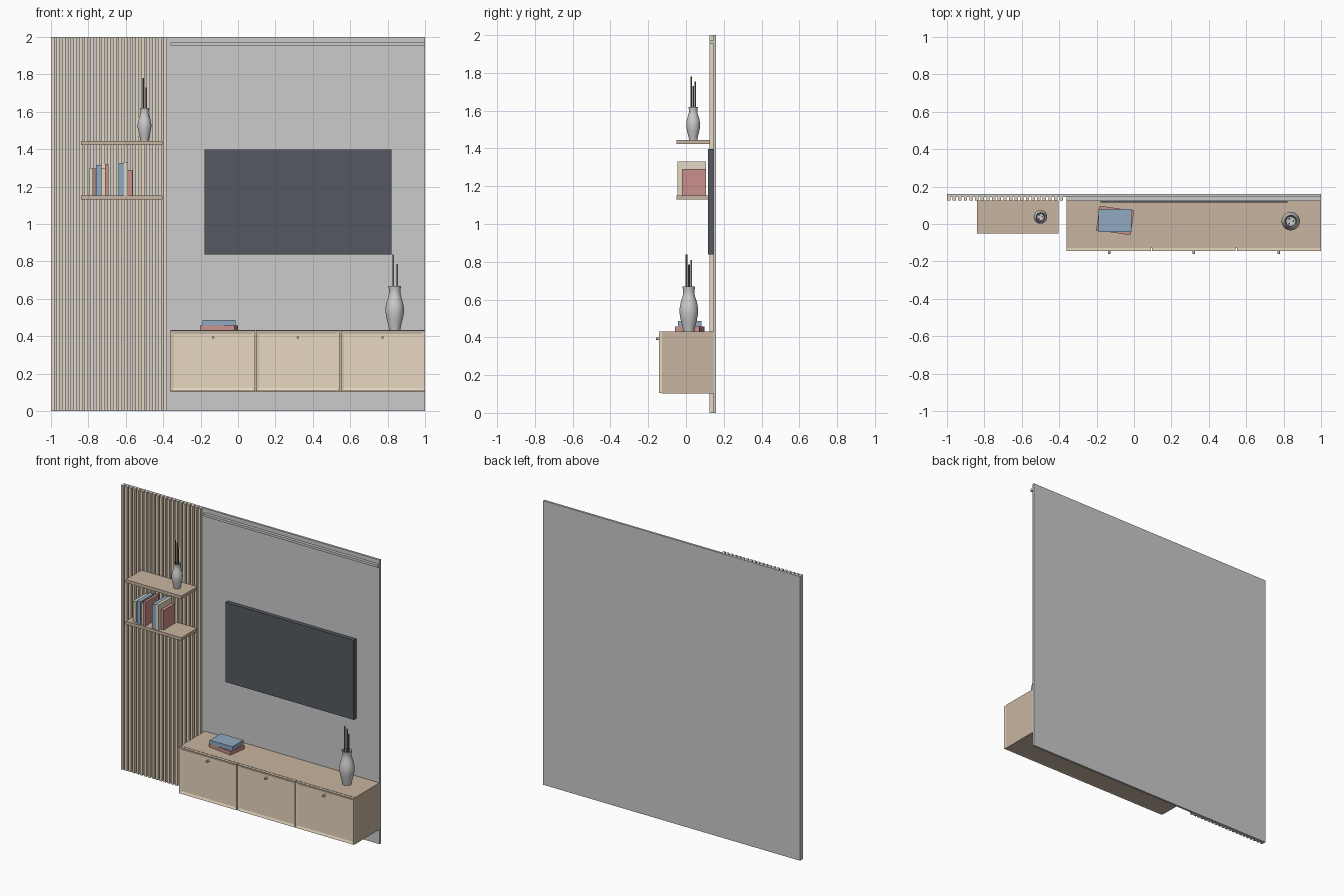
import bpy, bmesh, math
from mathutils import Matrix

if "Cube" in bpy.data.objects:
    bpy.data.objects.remove(bpy.data.objects["Cube"])


def mat(name, r, g, b):
    m = bpy.data.materials.new(name)
    m.diffuse_color = (r, g, b, 1)
    m.use_nodes = True
    m.node_tree.nodes["Principled BSDF"].inputs["Base Color"].default_value = m.diffuse_color
    return m


LIGHT = mat("light_wood", 0.80, 0.68, 0.53)
DARK = mat("brown_wood", 0.58, 0.46, 0.35)
SCREEN = mat("screen_dark", 0.09, 0.10, 0.12)
RED = mat("book_red", 0.60, 0.28, 0.26)
BLUE = mat("book_blue", 0.28, 0.40, 0.53)
CREAM = mat("book_cream", 0.76, 0.70, 0.55)
WHITE = mat("ceramic", 0.88, 0.88, 0.85)
STEM = mat("stem_green", 0.16, 0.18, 0.13)


def finish(name, bm, material=None, smooth=False):
    bmesh.ops.recalc_face_normals(bm, faces=bm.faces)
    me = bpy.data.meshes.new(name)
    bm.to_mesh(me)
    bm.free()
    ob = bpy.data.objects.new(name, me)
    bpy.context.collection.objects.link(ob)
    if material:
        me.materials.append(material)
    if smooth:
        bpy.ops.object.select_all(action='DESELECT')
        bpy.context.view_layer.objects.active = ob
        ob.select_set(True)
        bpy.ops.object.shade_smooth_by_angle(angle=math.radians(40))
    return ob


def add_box(bm, x0, x1, y0, y1, z0, z1, turn=0):
    m = (Matrix.Translation(((x0 + x1) / 2, (y0 + y1) / 2, (z0 + z1) / 2))
         @ Matrix.Rotation(math.radians(turn), 4, 'Z')
         @ Matrix.Diagonal((x1 - x0, y1 - y0, z1 - z0, 1)))
    bmesh.ops.create_cube(bm, size=1, matrix=m)


def box(name, dims, material=None, turn=0):
    bm = bmesh.new()
    add_box(bm, *dims, turn)
    return finish(name, bm, material)


def lathe(name, profile, loc, material):
    bm = bmesh.new()
    vs = [bm.verts.new((r, 0, z)) for r, z in profile]
    es = [bm.edges.new(p) for p in zip(vs, vs[1:])]
    bmesh.ops.spin(bm, geom=vs + es, cent=(0, 0, 0), axis=(0, 0, 1),
                   angle=math.tau, steps=32, use_duplicate=False)
    bmesh.ops.remove_doubles(bm, verts=bm.verts, dist=1e-5)
    ob = finish(name, bm, material, True)
    ob.location = loc
    return ob


def rod(name, loc, radius, length, material, axis='Z', segments=10):
    bm = bmesh.new()
    rot = Matrix.Rotation(math.radians(90), 4, 'X') if axis == 'Y' else Matrix()
    bmesh.ops.create_cone(bm, cap_ends=True, segments=segments, radius1=radius,
                          radius2=radius, depth=length, matrix=Matrix.Translation(loc) @ rot)
    return finish(name, bm, material, True)


# wall panel and ceiling-side trim
box("wall_panel", (-1, 1, 0.145, 0.16, 0, 2))
box("top_trim", (-0.36, 1, 0.124, 0.145, 1.954, 1.971))

# vertical slats
bm = bmesh.new()
N, W = 21, 0.018
for i in range(N):
    x = -1 + i * (0.62 - W) / (N - 1)
    add_box(bm, x, x + W, 0.125, 0.145, 0, 2)
finish("wall_slats", bm, LIGHT)

# television
box("television", (-0.18, 0.82, 0.116, 0.145, 0.838, 1.398), SCREEN)

# floating shelves
for name, z in (("lower_shelf", 1.13), ("upper_shelf", 1.423)):
    box(name, (-0.84, -0.405, -0.05, 0.125, z, z + 0.022), DARK)

# cabinet body, recessed doors and knobs
box("cabinet_body", (-0.36, 1, -0.127, 0.145, 0.103, 0.432), DARK)
for i in range(3):
    w = 1.36 / 3
    x0 = -0.36 + i * w
    bm = bmesh.new()
    add_box(bm, x0 + (0.003 if i else 0), x0 + w - (0.003 if i < 2 else 0),
            -0.144, -0.127, 0.106, 0.43)
    bm.normal_update()
    front = min(bm.faces, key=lambda f: f.calc_center_median().y)
    bmesh.ops.inset_region(bm, faces=[front], thickness=0.024)
    bmesh.ops.translate(bm, verts=front.verts, vec=(0, 0.006, 0))
    finish(f"cabinet_door_{i + 1}", bm, LIGHT)
    rod(f"door_knob_{i + 1}", (x0 + w / 2, -0.149, 0.393), 0.007, 0.022, DARK, 'Y', 16)

# books standing on the lower shelf: left, right, front, top, colour
books = [(-0.795, -0.774, -0.03, 1.30, CREAM), (-0.773, -0.761, -0.02, 1.30, RED),
         (-0.76, -0.73, -0.04, 1.315, BLUE), (-0.729, -0.712, -0.03, 1.30, CREAM),
         (-0.711, -0.692, -0.04, 1.32, RED), (-0.64, -0.61, -0.04, 1.325, BLUE),
         (-0.609, -0.588, -0.045, 1.33, CREAM), (-0.587, -0.565, -0.02, 1.29, RED)]
for i, (x0, x1, y, top, m) in enumerate(books):
    box(f"shelf_book_{i + 1}", (x0, x1, y, 0.107, 1.152, top), m)

# books lying on the cabinet
box("stacked_book_lower", (-0.194, -0.008, -0.047, 0.085, 0.432, 0.457), RED, -8)
box("stacked_book_upper", (-0.19, -0.014, -0.043, 0.081, 0.457, 0.486), BLUE)

# vases with stems (profile is radius, height for the large one)
profile = [(0, 0), (0.029, 0), (0.034, 0.025), (0.043, 0.06), (0.049, 0.095),
           (0.049, 0.12), (0.044, 0.15), (0.035, 0.178), (0.030, 0.198),
           (0.030, 0.215), (0.034, 0.236), (0.030, 0.236), (0.025, 0.212),
           (0.025, 0.19), (0, 0.18)]
for name, s, (x, y, z), stems in (
        ("large_vase", 1.0, (0.838, 0.015, 0.432),
         ((-0.008, -0.013, 0.838), (0.013, 0, 0.785), (-0.008, 0.013, 0.81))),
        ("small_vase", 0.74, (-0.5, 0.038, 1.445),
         ((-0.007, -0.01, 1.78), (0.01, 0, 1.73), (-0.007, 0.01, 1.755)))):
    lathe(name, [(r * s, h * s) for r, h in profile], (x, y, z), WHITE)
    for i, (dx, dy, top) in enumerate(stems):
        base = z + 0.17 * s
        rod(f"{name}_stem_{i + 1}", (x + dx, y + dy, (base + top) / 2),
            0.005 * s, top - base, STEM)
